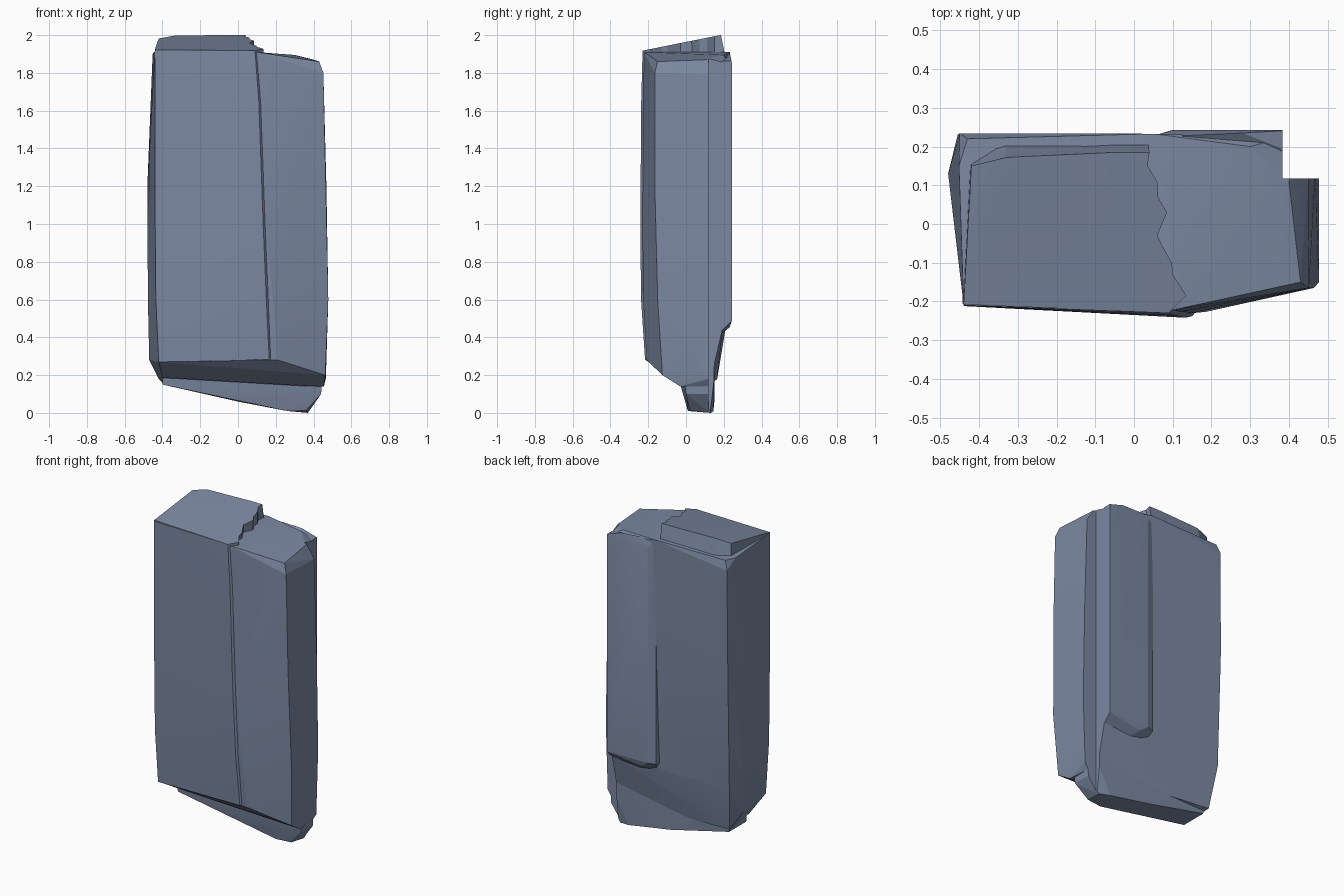
import bpy, bmesh

if "Cube" in bpy.data.objects:
    bpy.data.objects.remove(bpy.data.objects["Cube"])


def make_object(name, bm):
    bmesh.ops.recalc_face_normals(bm, faces=bm.faces[:])
    mesh = bpy.data.meshes.new(name)
    bm.to_mesh(mesh)
    bm.free()
    ob = bpy.data.objects.new(name, mesh)
    bpy.context.collection.objects.link(ob)
    return ob


def chunk(name, points):
    """Convex block of stone spanned by its corner points."""
    bm = bmesh.new()
    for p in points:
        bm.verts.new(p)
    bmesh.ops.convex_hull(bm, input=bm.verts[:])
    loose = [v for v in bm.verts if not v.link_faces]
    bmesh.ops.delete(bm, geom=loose, context='VERTS')
    return make_object(name, bm)


def prism(name, bottom, top):
    """Solid between two outlines with matching points."""
    bm = bmesh.new()
    lo = [bm.verts.new(p) for p in bottom]
    hi = [bm.verts.new(p) for p in top]
    n = len(lo)
    for i in range(n):
        j = (i + 1) % n
        bm.faces.new((lo[i], lo[j], hi[j], hi[i]))
    caps = [bm.faces.new(lo), bm.faces.new(hi)]
    bmesh.ops.triangulate(bm, faces=caps)
    return make_object(name, bm)


def combine(target, tool, operation):
    mod = target.modifiers.new("combine", 'BOOLEAN')
    mod.operation, mod.solver, mod.object = operation, 'EXACT', tool
    bpy.context.view_layer.objects.active = target
    bpy.ops.object.modifier_apply(modifier=mod.name)
    bpy.data.objects.remove(tool, do_unlink=True)


# main slab: each group runs down one upright edge of the stone
front_left = [(-.44, -.208, 1.915), (-.44, -.21, 1.2), (-.435, -.208, .6), (-.42, -.198, .27)]
front_ridge = [(.1, -.222, 1.91), (.145, -.195, 1.9), (.125, -.226, 1.65), (.15, -.23, 1.0),
               (.185, -.227, .6), (.21, -.208, .28)]
front_right = [(.43, -.15, 1.86), (.452, -.165, 1.8), (.465, -.165, 1.2),
               (.478, -.15, .6), (.462, -.125, .2)]
back_right = [(.05, .233, 1.91), (.3, .2, 1.895), (.4, .11, 1.87), (.45, .12, 1.79), (.468, .13, 1.2),
              (.478, .13, .6), (.465, .12, .18), (.38, .222, 1.85), (.38, .222, 1.2), (.38, .195, .45)]
back_left = [(-.43, .22, 1.905), (-.45, .234, 1.85), (-.455, .232, 1.2), (-.45, .21, .45), (-.42, .165, .18)]
left_side = [(-.452, .15, 1.9), (-.48, .13, 1.2), (-.477, .12, .6), (-.47, .1, .28)]
underside = [(-.4, -.06, .19), (.455, -.03, .14), (-.4, .12, .16), (.44, .12, .14)]
rock = chunk("stone_slab", front_left + front_ridge + front_right + back_right
             + back_left + left_side + underside)

# front face left of the ridge, standing slightly proud
ridge = [(.09, -.23, 1.918), (.11, -.237, 1.65), (.133, -.242, 1.0), (.15, -.238, .6), (.165, -.217, .283)]
layer = [(x + .001, y - .002, z) for x, y, z in front_left] + ridge
layer += [(x + .035, y + .04, z) for x, y, z in ridge] + [(-.42, -.15, 1.91), (-.4, -.15, .27)]
combine(rock, chunk("front_layer", layer), 'UNION')

# foot: thinner wedge left under the broken lower front
foot = chunk("foot", [
    (-.4, -.04, .26), (.45, -.02, .24), (-.41, .15, .3), (.45, .15, .3),
    (-.4, -.03, .15), (-.1, -.01, .09), (.1, 0, .045), (.26, .01, .01), (.36, .02, .012),
    (.44, 0, .1), (-.4, .14, .15), (0, .15, .06), (.3, .145, .008), (.37, .13, 0), (.44, .12, .1)])
combine(rock, foot, 'UNION')

# raised cap on the left of the top, ending in a jagged crack
outline = [(-.44, -.208), (.09, -.229), (.135, -.185), (.1, -.13), (.098, -.1), (.075, -.06), (.06, -.03),
           (.085, .03), (.062, .07), (.06, .11), (.035, .15), (.04, .185), (-.05, .185), (-.33, .172),
           (-.42, .15)]
top = [(x, y, min(2.0, 1.92 + .2 * (y + .22)) - (.012 if x < -.4 and y > 0 else 0)) for x, y in outline]
bottom = [(x - .003, .21 if y > .16 else y + .003, 1.88) for x, y in outline]
combine(rock, prism("top_cap", bottom, top), 'UNION')

# raised flake on the back right, broken off above the base
flake = chunk("back_flake", [
    (x, y, z) for x, y in ((.04, .19), (.05, .228), (.1, .243), (.42, .243), (.42, .18))
    for z in (.49, 1.0, 1.85)] + [(.06, .225, 1.905), (.28, .235, 1.895), (.08, .17, .42),
                                  (.15, .232, .455), (.2, .18, .41), (.42, .17, .42)])
combine(rock, flake, 'UNION')

# upright notch along the back right corner
profile = [(.383, .118), (.6, .118), (.6, .4), (.383, .4)]
notch = prism("notch", [(x, y, -.1) for x, y in profile], [(x, y, 2.1) for x, y in profile])
combine(rock, notch, 'DIFFERENCE')

# slate colour, soft shading with crisp broken edges
slate = bpy.data.materials.new("slate")
slate.diffuse_color = (.2, .25, .36, 1)
slate.use_nodes = True
slate.node_tree.nodes["Principled BSDF"].inputs["Base Color"].default_value = slate.diffuse_color
rock.data.materials.clear()
rock.data.materials.append(slate)
for face in rock.data.polygons:
    face.material_index = 0
bpy.ops.object.select_all(action='DESELECT')
rock.select_set(True)
bpy.context.view_layer.objects.active = rock
bpy.ops.object.shade_smooth_by_angle(angle=0.2)
